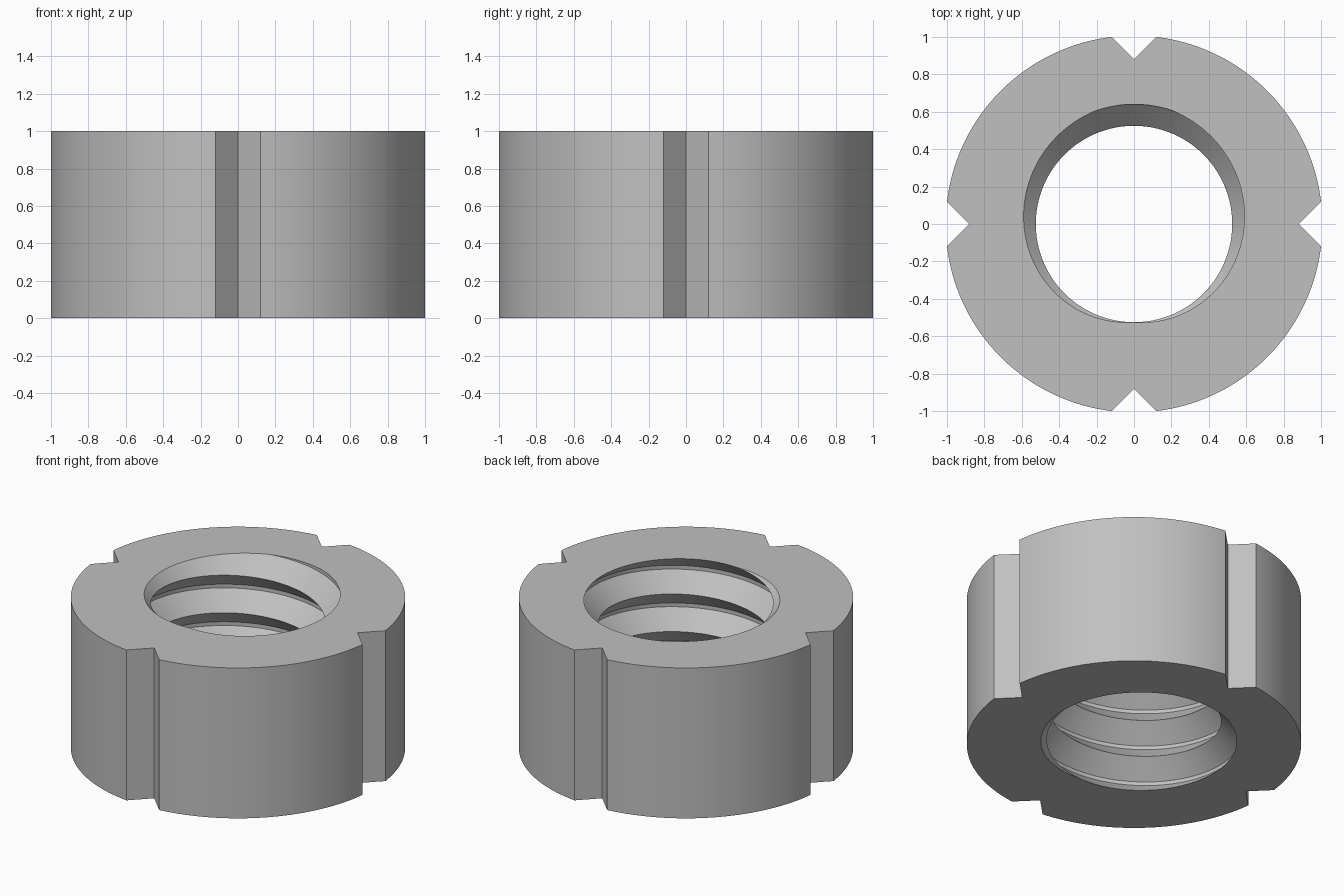
import bpy
import bmesh
from math import sin, cos, radians, atan, pi

cube = bpy.data.objects.get("Cube")
if cube:
    bpy.data.objects.remove(cube, do_unlink=True)

COLUMNS = 180             # steps round the ring
HEIGHT = 1.0
NOTCH = 0.12              # half width and depth of each V notch
NOTCH_ANGLE = atan(NOTCH)
RIM = (1 + NOTCH ** 2) ** 0.5
CREST, ROOT = 0.525, 0.64  # thread radii
PITCH = 0.25
FLANK, FLAT = 0.45, 0.1    # shares of one pitch


def thread_radius(z, turn):
    """Right-hand thread: sharp crest, narrow flat root."""
    phase = (z / PITCH - turn) % 1
    rise = min(phase, 1 - phase) / FLANK
    return CREST + (ROOT - CREST) * min(rise, 1)


def rim_point(angle):
    """Outer outline with a V notch at each quarter turn."""
    quarter = round(angle / (pi / 2)) * pi / 2
    offset = angle - quarter
    if abs(abs(offset) - NOTCH_ANGLE) < pi / COLUMNS:
        offset = NOTCH_ANGLE if offset > 0 else -NOTCH_ANGLE
    radius = RIM
    if abs(offset) < NOTCH_ANGLE:
        radius = (1 - NOTCH) / (cos(offset) - sin(abs(offset)))
    return radius, quarter + offset


def column(bm, index):
    """One closed cross-section: outer wall, then the bore from top to bottom."""
    angle = 2 * pi * index / COLUMNS
    turn = angle / (2 * pi) - 0.75
    radius, rim_angle = rim_point(angle)
    points = [(radius, rim_angle, 0), (radius, rim_angle, HEIGHT)]
    for coil in range(6, -3, -1):
        for share in (FLANK + FLAT, FLANK, 0):
            z = min(max(PITCH * (coil + turn + share), 0), HEIGHT)
            points.append((thread_radius(z, turn), angle, z))
    return [bm.verts.new((r * cos(a), r * sin(a), z)) for r, a, z in points]


# Notched ring with threaded bore
bm = bmesh.new()
columns = [column(bm, i) for i in range(COLUMNS + 1)]
for a, b in zip(columns, columns[1:]):
    for k in range(len(a)):
        n = (k + 1) % len(a)
        bm.faces.new((a[k], b[k], b[n], a[n]))
bmesh.ops.remove_doubles(bm, verts=bm.verts, dist=0.00005)
bmesh.ops.recalc_face_normals(bm, faces=bm.faces)
mesh = bpy.data.meshes.new("threaded_ring_nut")
bm.to_mesh(mesh)
bm.free()

nut = bpy.data.objects.new("threaded_ring_nut", mesh)
bpy.context.collection.objects.link(nut)

# Plain grey metal
grey = bpy.data.materials.new("plain_grey")
grey.use_nodes = True
colour = (0.53, 0.53, 0.53, 1)
grey.diffuse_color = colour
grey.node_tree.nodes["Principled BSDF"].inputs["Base Color"].default_value = colour
mesh.materials.append(grey)

bpy.ops.object.select_all(action="DESELECT")
nut.select_set(True)
bpy.context.view_layer.objects.active = nut
bpy.ops.object.shade_smooth_by_angle(angle=radians(25))
